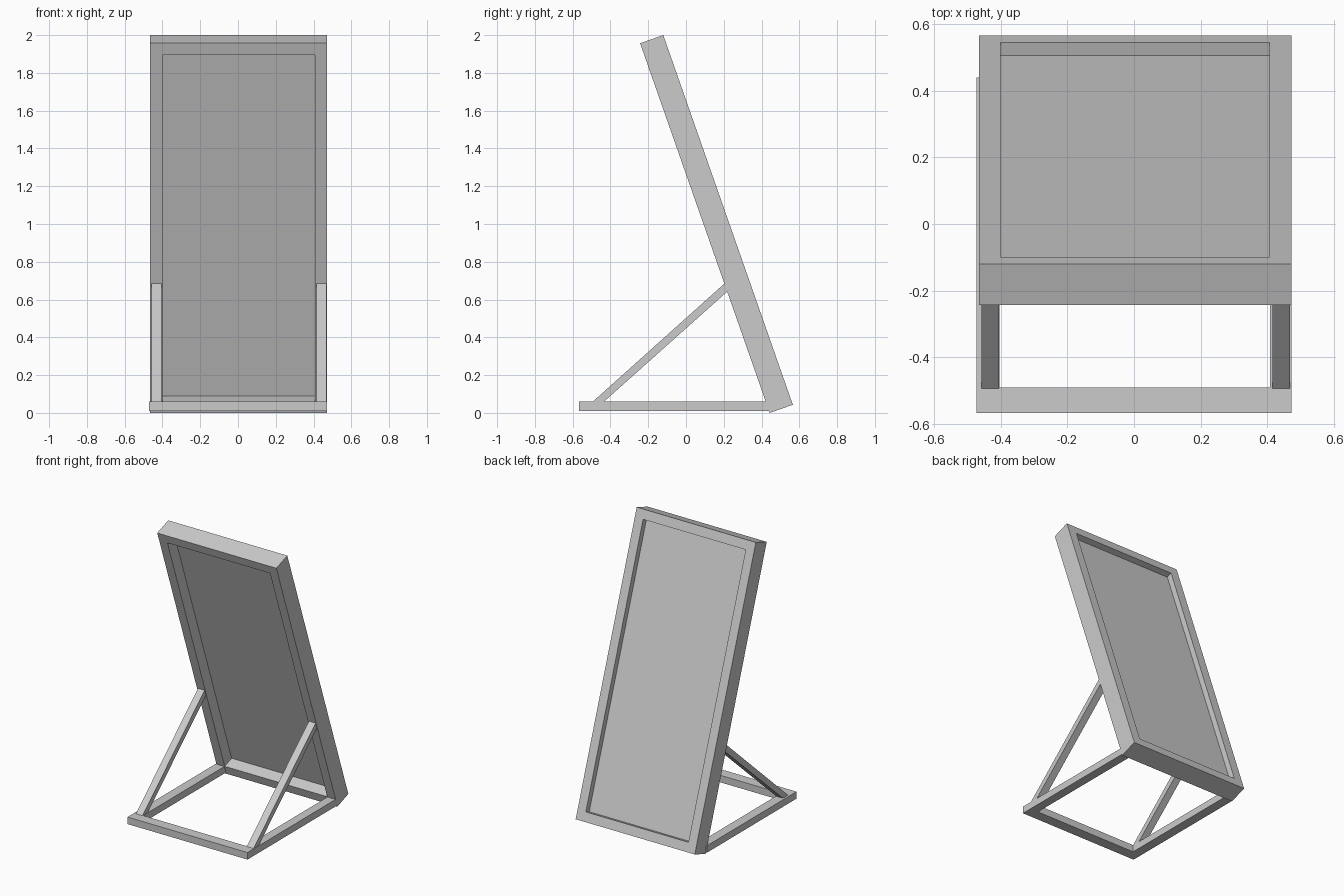
import bpy, bmesh
from mathutils import Vector

if "Cube" in bpy.data.objects:
    bpy.data.objects.remove(bpy.data.objects["Cube"])

# Leaning panel directions in the side plane
FOOT = Vector((0, 0.443, 0.0))
UP = Vector((0, -0.686, 1.957))
LENGTH = UP.length
UP.normalize()
BACK = Vector((0, UP.z, -UP.y))
THICK = 0.13
X0, X1 = -0.465, 0.472
RIM = 0.065


def finish(name, bm):
    bmesh.ops.recalc_face_normals(bm, faces=bm.faces)
    mesh = bpy.data.meshes.new(name)
    bm.to_mesh(mesh)
    bm.free()
    ob = bpy.data.objects.new(name, mesh)
    bpy.context.collection.objects.link(ob)
    return ob


def prism(name, points, offset):
    """Extrude a closed planar outline along an offset vector."""
    bm = bmesh.new()
    face = bm.faces.new([bm.verts.new(p) for p in points])
    res = bmesh.ops.extrude_face_region(bm, geom=[face], use_keep_orig=True)
    verts = [g for g in res["geom"] if isinstance(g, bmesh.types.BMVert)]
    bmesh.ops.translate(bm, verts=verts, vec=offset)
    return finish(name, bm)


def rect(inset, depth):
    """Rectangle in the leaning plane, inset from the frame's outline."""
    a, b = X0 + inset, X1 - inset
    s, t = inset, LENGTH - inset
    return [FOOT + Vector((x, 0, 0)) + UP * h + BACK * depth
            for x, h in ((a, s), (b, s), (b, t), (a, t))]


# Rectangular frame: four loops bridged into a closed ring
bm = bmesh.new()
loops = [[bm.verts.new(p) for p in rect(i, d)]
         for i, d in ((0, 0), (0, THICK), (RIM, THICK), (RIM, 0))]
for k in range(4):
    la, lb = loops[k], loops[(k + 1) % 4]
    for j in range(4):
        n = (j + 1) % 4
        bm.faces.new((la[j], la[n], lb[n], lb[j]))
finish("panel_frame", bm)

# Thin board set into the frame, recessed on both sides
prism("inner_board", rect(RIM, 0.083), BACK * 0.006)

# U-shaped floor base, open at the back where the frame stands
outline = [(-0.472, -0.567), (0.472, -0.567), (0.472, 0.44), (0.408, 0.44),
           (0.408, -0.49), (-0.403, -0.49), (-0.403, 0.44), (-0.472, 0.44)]
prism("floor_base", [(x, y, 0.009) for x, y in outline], Vector((0, 0, 0.05)))

# Diagonal braces from the base up to the frame
brace = [(-0.495, 0.058), (-0.436, 0.058), (0.225, 0.648), (0.204, 0.685)]
for name, x, w in (("left_brace", -0.457, 0.052), ("right_brace", 0.415, 0.053)):
    prism(name, [(x, y, z) for y, z in brace], Vector((w, 0, 0)))
